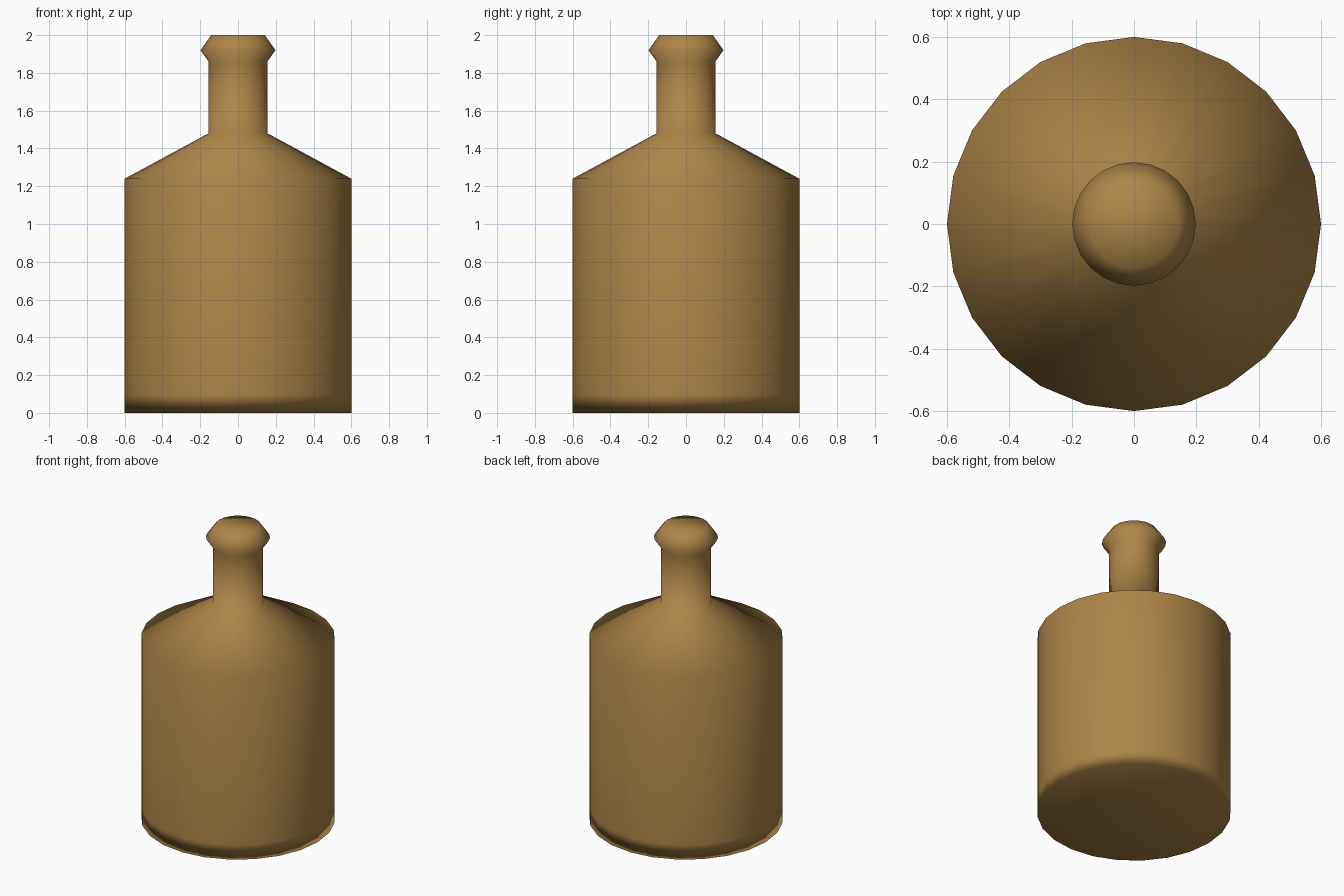
import bpy
import bmesh
import math
from mathutils import Vector

cube = bpy.data.objects.get("Cube")
if cube:
    bpy.data.objects.remove(cube, do_unlink=True)

SIDES = 24


def make_material(name, colour):
    mat = bpy.data.materials.new(name)
    mat.use_nodes = True
    mat.diffuse_color = colour
    for node in mat.node_tree.nodes:
        if node.type == 'BSDF_PRINCIPLED':
            node.inputs["Base Color"].default_value = colour
            node.inputs["Roughness"].default_value = 0.8
    return mat


def lathe(name, profile, mat):
    """Turn a (radius, height) profile around z into a smooth solid."""
    bm = bmesh.new()
    verts = [bm.verts.new((r, 0, z)) for r, z in profile]
    edges = [bm.edges.new(pair) for pair in zip(verts, verts[1:])]
    bmesh.ops.spin(bm, geom=verts + edges, cent=Vector(), axis=Vector((0, 0, 1)),
                   angle=math.tau, steps=SIDES, use_duplicate=False)
    bmesh.ops.remove_doubles(bm, verts=bm.verts[:], dist=0.0005)
    bmesh.ops.recalc_face_normals(bm, faces=bm.faces[:])
    for face in bm.faces:
        face.smooth = True
    mesh = bpy.data.meshes.new(name)
    bm.to_mesh(mesh)
    bm.free()
    mesh.materials.append(mat)
    obj = bpy.data.objects.new(name, mesh)
    bpy.context.collection.objects.link(obj)
    # Larger faces dominate the soft shading across the edges
    weighted = obj.modifiers.new("Area shading", 'WEIGHTED_NORMAL')
    weighted.mode = 'FACE_AREA'
    return obj


glazed_brown = make_material("tan_brown", (0.42, 0.235, 0.065, 1))

base = [(0, 0), (0.6, 0), (0.6, 0.1)]
shoulder = [(0.6, 1.24), (0.156, 1.48)]
neck_and_lip = [(0.156, 1.86), (0.198, 1.92), (0.142, 2.0), (0, 2.0)]

lathe("bottle", base + shoulder + neck_and_lip, glazed_brown)
